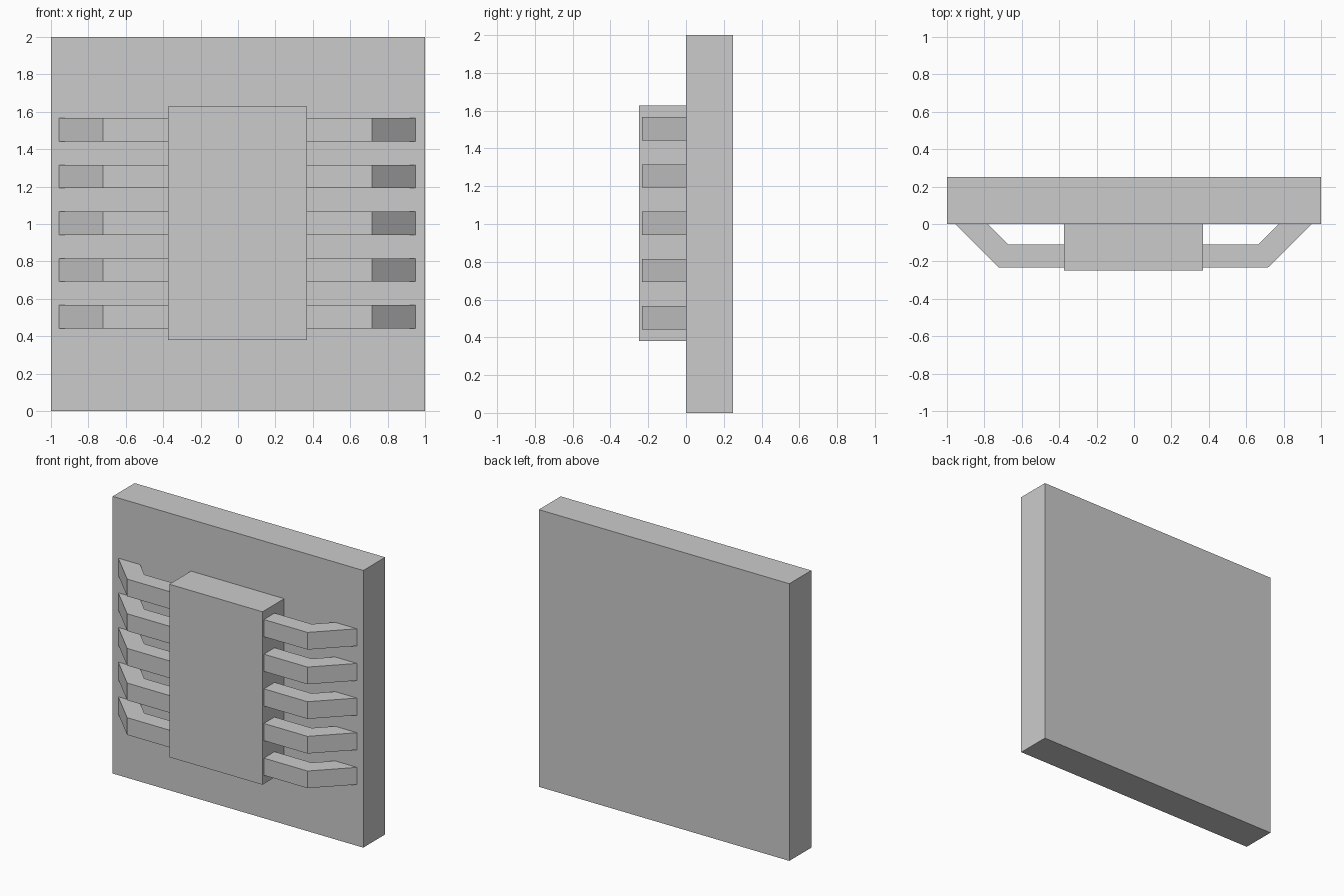
import bpy, bmesh

if "Cube" in bpy.data.objects:
    bpy.data.objects.remove(bpy.data.objects["Cube"])

CX = -0.003  # the chip sits a hair left of the board centre


def prism(name, outline, z0, z1):
    """Extrude an (x, y) outline from z0 up to z1."""
    bm = bmesh.new()
    face = bm.faces.new([bm.verts.new((x, y, z0)) for x, y in outline])
    top = bmesh.ops.extrude_face_region(bm, geom=[face])
    verts = [g for g in top["geom"] if isinstance(g, bmesh.types.BMVert)]
    bmesh.ops.translate(bm, verts=verts, vec=(0, 0, z1 - z0))
    bmesh.ops.recalc_face_normals(bm, faces=bm.faces)
    mesh = bpy.data.meshes.new(name)
    bm.to_mesh(mesh)
    bm.free()
    obj = bpy.data.objects.new(name, mesh)
    bpy.context.collection.objects.link(obj)
    return obj


def rect(x0, x1, y0, y1):
    return [(x0, y0), (x1, y0), (x1, y1), (x0, y1)]


# Backing board and chip body
prism("board", rect(-1, 1, 0, 0.25), 0, 2)
prism("chip_body", rect(CX - 0.372, CX + 0.372, -0.248, 0), 0.38, 1.628)

# Bent pins: straight out of the chip, then angled back to the board
pin = [(0.37, -0.232), (0.72, -0.232), (0.953, 0), (0.778, 0),
       (0.668, -0.11), (0.37, -0.11)]
for side, sign in (("left", -1), ("right", 1)):
    outline = [(CX + sign * x, y) for x, y in pin]
    for i in range(5):
        z = 0.504 + 0.25 * i
        prism(f"{side}_pin_{i + 1}", outline, z - 0.062, z + 0.062)
